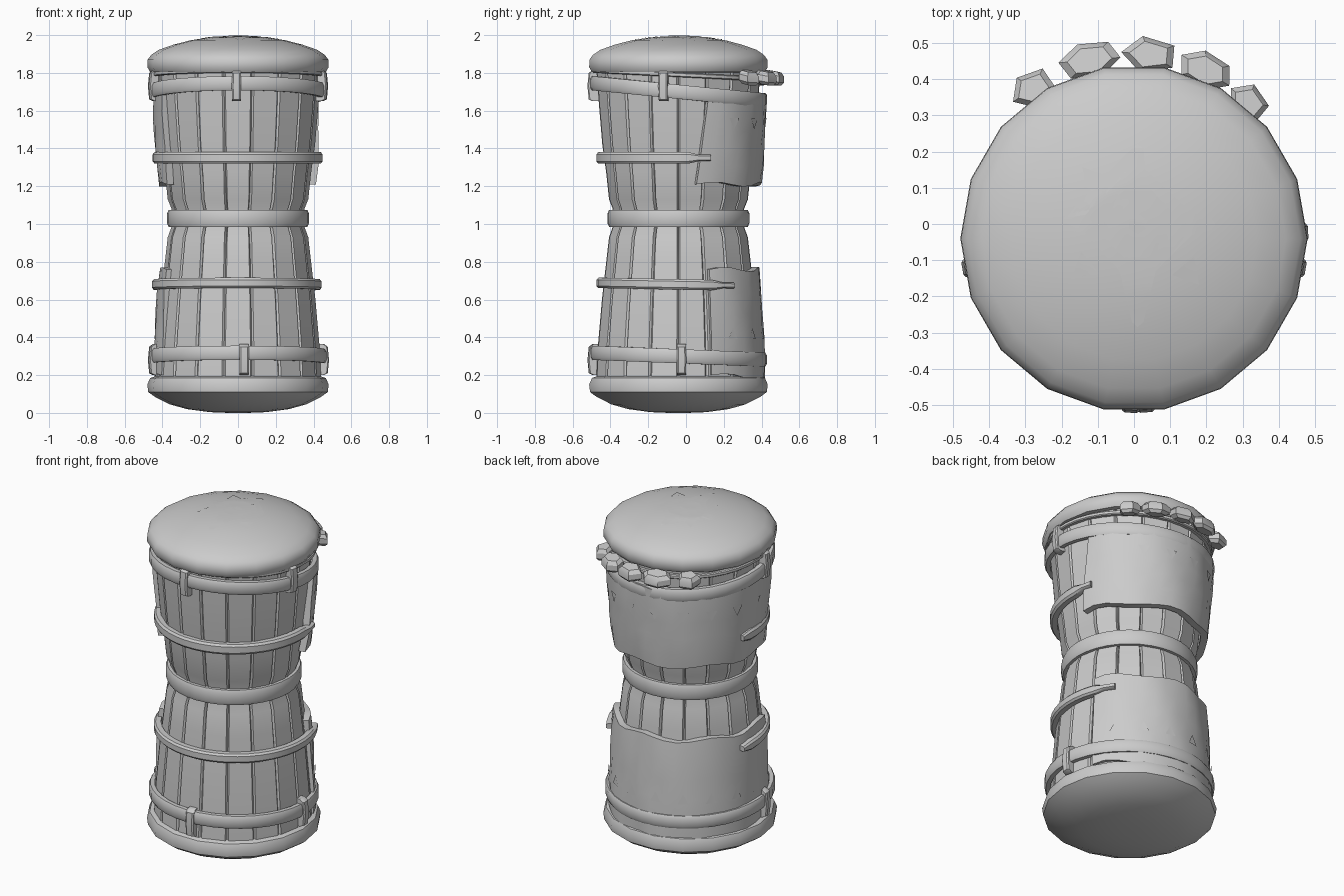
import bpy
import bmesh
from math import sin, cos, pi, radians, exp

SIDES = 18
BODY_Y = -0.04

cube = bpy.data.objects.get("Cube")
if cube:
    bpy.data.objects.remove(cube, do_unlink=True)

grey = bpy.data.materials.new("plain_grey")
grey.use_nodes = True
grey.diffuse_color = (0.6, 0.6, 0.6, 1)
grey.node_tree.nodes["Principled BSDF"].inputs["Base Color"].default_value = grey.diffuse_color


def polar(deg, r, z):
    a = radians(deg)
    return (r * cos(a), BODY_Y + r * sin(a), z)


def finish(name, bm, angle=38):
    mesh = bpy.data.meshes.new(name)
    bm.to_mesh(mesh)
    bm.free()
    mesh.materials.append(grey)
    obj = bpy.data.objects.new(name, mesh)
    bpy.context.collection.objects.link(obj)
    bpy.ops.object.select_all(action='DESELECT')
    obj.select_set(True)
    bpy.context.view_layer.objects.active = obj
    bpy.ops.object.shade_smooth_by_angle(angle=radians(angle))
    return obj


def skin(name, rings, closed=False, angle=38):
    """Join a row of closed loops into one solid."""
    bm = bmesh.new()
    loops = [[bm.verts.new(p) for p in ring] for ring in rings]
    pairs = list(zip(loops, loops[1:]))
    if closed:
        pairs.append((loops[-1], loops[0]))
    for a, b in pairs:
        n = len(a)
        for i in range(n):
            j = (i + 1) % n
            bm.faces.new((a[i], a[j], b[j], b[i]))
    if not closed:
        bm.faces.new(loops[0])
        bm.faces.new(loops[-1])
    bmesh.ops.recalc_face_normals(bm, faces=bm.faces)
    return finish(name, bm, angle)


def lathe(name, profile):
    step = 360 / SIDES
    return skin(name, [[polar(i * step, r, z) for i in range(SIDES)] for r, z in profile])


def band(name, z, r, height, thick, start=0, end=360, slope=0.0, flare=0.0):
    """Rounded strap round the body; open straps get rounded, flared ends."""
    closed = end - start == 360
    steps = SIDES * 2 if closed else 28
    rings = []
    for i in range(steps if closed else steps + 1):
        t = i / steps
        a = start + (end - start) * t
        edge = min(t, 1 - t) * steps
        h = height / 2 * (1 if closed or edge >= 1 else 0.55)
        ra = r + flare * abs(2 * t - 1) ** 3
        zc = z + slope * ra * sin(radians(a))
        rings.append([polar(a, ra + thick * u, zc + h * v) for u, v in
                      ((-1, -1), (0.5, -1), (1, -0.6), (1, 0.6), (0.5, 1), (-1, 1))])
    return skin(name, rings, closed)


# Staved hourglass body, with seams that deepen at the waist
outline = ((.44, .18), (.432, .35), (.41, .6), (.387, .8), (.372, .93), (.352, .985),
           (.352, 1.08), (.372, 1.13), (.387, 1.27), (.408, 1.42), (.425, 1.62), (.44, 1.82))
rings = []
for r, z in outline:
    groove = 0.01 + 0.02 * exp(-((z - 1.03) / 0.12) ** 2)
    ring = []
    for i in range(SIDES):
        for f, d in ((0, groove), (0.06, 0), (0.94, 0)):
            ring.append(polar((i + f) * 360 / SIDES, r - d, z))
    rings.append(ring)
skin("staved_body", rings, angle=25)

# Drum heads
top_profile = ((.40, 1.80), (.465, 1.805), (.48, 1.83), (.478, 1.87), (.46, 1.895),
               (.42, 1.922), (.34, 1.95), (.25, 1.973), (.15, 1.988), (.05, 1.993))
lathe("top_head", top_profile)
lathe("bottom_head", ((.05, 0), (.15, .004), (.27, .02), (.36, .045), (.44, .085),
                      (.475, .11), (.48, .15), (.465, .185), (.42, .2)))


# Leather wraps round the back
def upper_r(a, z):
    return 0.425 + 0.06 * (z - 1.2) + 0.018 * max(0, sin(radians(a)))


def lower_r(a, z):
    return 0.45 - 0.05 * (z - 0.2) + 0.012 * max(0, sin(radians(a)))


def wrap(name, radius, z0, z1, start, end, lean):
    rings = []
    steps = 20
    for i in range(steps + 1):
        base = start + (end - start) * i / steps
        outer, inner = [], []
        for k in range(6):
            z = z0 + (z1 - z0) * k / 5
            a = base + lean * (k / 5) * (1 - i / steps)
            z += 0.012 * sin(i * 1.1) - 0.04 * sin(pi * i / steps) * (k / 5 if lean else 1 - k / 5) * 0.6
            ripple = 0.004 * sin(i * 1.7 + k * 1.3)
            r = radius(a, z) + ripple - (0.006 if k in (0, 5) else 0)
            outer.append(polar(a, r, z))
            inner.append(polar(a, r - 0.04, z))
        rings.append(outer + inner[::-1])
    return skin(name, rings, angle=45)


wrap("upper_leather_wrap", upper_r, 1.21, 1.7, 13, 207, 8)
wrap("lower_leather_wrap", lower_r, 0.2, 0.76, 23, 205, 0)


# Small triangular marks on the wraps
def mark_row(name, radius, z, size, angles):
    bm = bmesh.new()
    for a in angles:
        pts = ((a - 4, z + size), (a + 4, z + size), (a, z - size))
        bm.faces.new([bm.verts.new(polar(b, radius(b, h) + 0.004, h)) for b, h in pts])
    bmesh.ops.recalc_face_normals(bm, faces=bm.faces)
    for f in bm.faces:
        c = f.calc_center_median()
        if f.normal.x * c.x + f.normal.y * (c.y - BODY_Y) < 0:
            f.normal_flip()
    finish(name, bm)


mark_row("upper_wrap_marks", upper_r, 1.53, 0.03, range(40, 190, 20))
mark_row("lower_wrap_marks", lower_r, 0.42, -0.03, range(40, 190, 20))

# Hoops, straps and cords
band("top_hoop", 1.70, .452, .075, .016, slope=-0.1)
band("bottom_hoop", .30, .452, .075, .016, slope=-0.04)
band("upper_strap", 1.35, .415, .062, .02, 165, 382, flare=.025)
band("lower_strap", .68, .415, .055, .02, 165, 400, slope=-0.02, flare=.03)
band("waist_ring", 1.03, .36, .09, .015)
band("head_cord", 1.79, .445, .024, .012, slope=-0.05)


# Clips that hold the hoops
def clip(name, angle, z):
    rings = []
    for dz, r in ((-.08, .455), (-.07, .475), (0, .482), (.07, .475), (.085, .455)):
        rings.append([polar(angle + da, rr, z + dz) for da, rr in
                      ((-3, .42), (-3, r - .006), (-2, r), (2, r), (3, r - .006), (3, .42))])
    skin(name, rings)


for side, up, low in (("front", 269, 274), ("left", 350, 2), ("right", 190, 190)):
    clip(side + "_top_clip", up, 1.73)
    clip(side + "_bottom_clip", low, 0.28)

# Row of faceted stones behind the top head
for n, (a, r, w, sides) in enumerate(((124, .50, .066, 5), (104, .508, .088, 6), (85, .51, .08, 5),
                                      (67, .505, .08, 6), (50, .49, .062, 5))):
    cx, cy, _ = polar(a, r, 0)
    rings = []
    for scale, dz in ((.7, -.036), (1, -.018), (1, .014), (.72, .034)):
        ring = []
        for i in range(sides):
            t = 2 * pi * (i + 0.25) / sides
            out, along = 0.052 * cos(t) * scale, w * sin(t) * scale
            q = radians(a)
            ring.append((cx + out * cos(q) - along * sin(q),
                         cy + out * sin(q) + along * cos(q), 1.775 + dz - 0.2 * out))
        rings.append(ring)
    skin("stone_%d" % (n + 1), rings, angle=30)


# Star emblem laid on the domed head
def dome(r):
    for (r0, z0), (r1, z1) in zip(top_profile[5:], top_profile[6:]):
        if r >= r1:
            return z0 + (z1 - z0) * (r0 - r) / (r0 - r1)
    return top_profile[-1][1]


def plate(name, points, lift):
    bm = bmesh.new()
    bm.faces.new([bm.verts.new((x, y, 0)) for x, y in points])
    bmesh.ops.triangulate(bm, faces=bm.faces)
    bmesh.ops.subdivide_edges(bm, edges=bm.edges, cuts=3, use_grid_fill=True)
    bm.normal_update()
    for f in bm.faces:
        if f.normal.z < 0:
            f.normal_flip()
    for v in bm.verts:
        v.co.z = dome(((v.co.x) ** 2 + (v.co.y - BODY_Y) ** 2) ** 0.5) + lift
    finish(name, bm)


def polygon(cx, cy, r, sides, turn):
    return [(cx + r * cos(radians(turn) + 2 * pi * i / sides),
             cy + r * sin(radians(turn) + 2 * pi * i / sides)) for i in range(sides)]


star = []
for turn, length, base, width in ((0, .215, .15, .03), (90, .22, .15, .022),
                                  (180, .215, .145, .025), (270, .285, .13, .05)):
    c, s = cos(radians(turn)), sin(radians(turn))
    for d, w in ((base, -width), (length * .95, -.016), (length, 0), (length * .95, .016), (base, width)):
        star.append((.01 + d * c - w * s, d * s + w * c))
plate("star_emblem", star, .002)
plate("star_middle", polygon(.01, 0, .1, 8, 22), .004)
plate("star_centre", polygon(.01, 0, .028, 6, 30), .006)
for n, (x, y, turn) in enumerate(((-.113, .122, 10), (-.138, -.122, 100), (.15, -.133, 70))):
    plate("star_accent_%d" % (n + 1), polygon(x, y, .046, 3, turn), .003)
